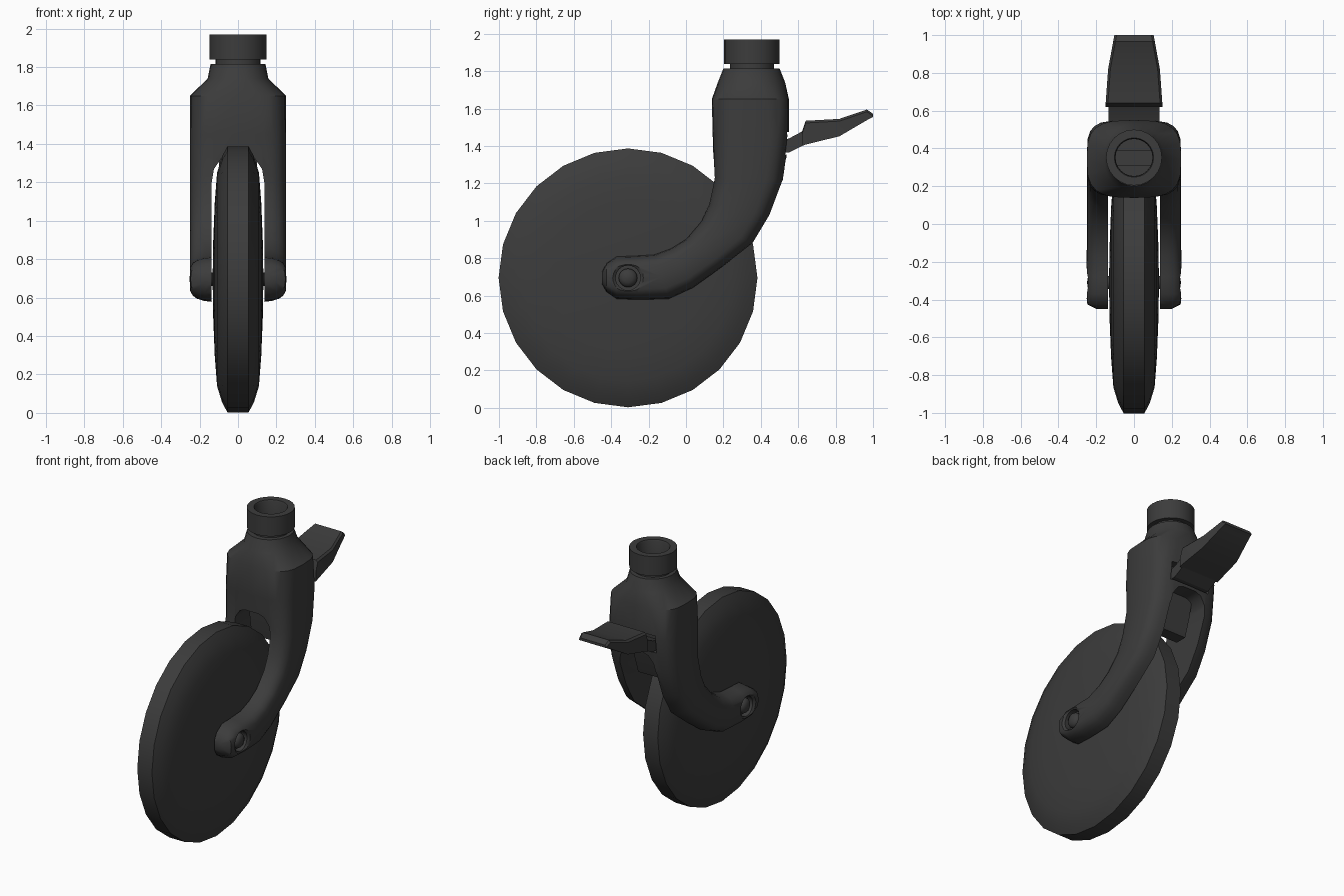
import bpy, bmesh, math
from mathutils import Matrix, Vector

if "Cube" in bpy.data.objects:
    bpy.data.objects.remove(bpy.data.objects["Cube"])

dark = bpy.data.materials.new("dark_plastic")
dark.diffuse_color = (0.045, 0.045, 0.045, 1)
dark.use_nodes = True
dark.node_tree.nodes["Principled BSDF"].inputs["Base Color"].default_value = dark.diffuse_color


def make(name, bm, angle=40):
    bmesh.ops.remove_doubles(bm, verts=bm.verts, dist=1e-5)
    bmesh.ops.recalc_face_normals(bm, faces=bm.faces)
    me = bpy.data.meshes.new(name)
    bm.to_mesh(me)
    bm.free()
    ob = bpy.data.objects.new(name, me)
    bpy.context.collection.objects.link(ob)
    me.materials.append(dark)
    smooth(me, angle)
    return ob


def smooth(me, angle):
    me.polygons.foreach_set("use_smooth", [True] * len(me.polygons))
    me.set_sharp_from_angle(angle=math.radians(angle))


def loft(name, rings, closed=False, angle=40):
    """Skin a list of equal point rings; cap the ends unless closed."""
    bm = bmesh.new()
    rows = [[bm.verts.new(p) for p in r] for r in rings]
    n = len(rows[0])
    pairs = list(zip(rows, rows[1:])) + ([(rows[-1], rows[0])] if closed else [])
    for a, b in pairs:
        for i in range(n):
            j = (i + 1) % n
            bm.faces.new((a[i], a[j], b[j], b[i]))
    if not closed:
        bm.faces.new(rows[0])
        bm.faces.new(rows[-1])
    return make(name, bm, angle)


def lathe(name, profile, centre, axis, segs=24, closed=False, angle=40):
    """Revolve (radius, height) points about the x or z axis."""
    rings = []
    for r, h in profile:
        ring = []
        for i in range(segs):
            t = 2 * math.pi * i / segs
            u, v = r * math.cos(t), r * math.sin(t)
            ring.append(Vector(centre) + Vector((h, u, v) if axis == "x" else (u, v, h)))
        rings.append(ring)
    return loft(name, rings, closed, angle)


def box(name, lo, hi):
    bm = bmesh.new()
    size = Vector(hi) - Vector(lo)
    bmesh.ops.create_cube(bm, size=1, matrix=Matrix.Translation((Vector(lo) + Vector(hi)) / 2)
                          @ Matrix.Diagonal((*size, 1)))
    return make(name, bm)


def cut(ob, cutters):
    for c in cutters:
        m = ob.modifiers.new("cut", "BOOLEAN")
        m.operation, m.solver, m.object = "DIFFERENCE", "EXACT", c
        c.hide_render = True
    me = bpy.data.meshes.new_from_object(
        ob.evaluated_get(bpy.context.evaluated_depsgraph_get()))
    ob.modifiers.clear()
    ob.data = me
    smooth(me, 40)
    for c in cutters:
        bpy.data.objects.remove(c)


HUB = (0, -0.31, 0.695)
STEM = (0, 0.352, 0)

# Wheel
half = [(0.02, 0.132), (0.2, 0.129), (0.4, 0.121), (0.555, 0.109), (0.64, 0.083), (0.692, 0.055)]
lathe("wheel", half + [(r, -x) for r, x in reversed(half)], HUB, "x")

# Fork body: front point, back point (y, z), half width, roundness
stations = [
    ((0.20, 1.815), (0.50, 1.815), 0.143, 2),
    ((0.17, 1.74), (0.53, 1.74), 0.158, 2.1),
    ((0.138, 1.65), (0.55, 1.65), 0.25, 3.2),
    ((0.143, 1.45), (0.55, 1.45), 0.25, 4),
    ((0.15, 1.23), (0.522, 1.22), 0.25, 4),
    ((0.12, 1.09), (0.45, 1.03), 0.25, 4),
    ((0.08, 1.0), (0.36, 0.88), 0.25, 4),
    ((0.0, 0.905), (0.2, 0.755), 0.25, 4),
    ((-0.08, 0.855), (0.04, 0.64), 0.25, 4),
    ((-0.17, 0.822), (-0.09, 0.58), 0.25, 4),
    ((-0.28, 0.815), (-0.25, 0.575), 0.253, 4),
    ((-0.37, 0.812), (-0.37, 0.58), 0.253, 4),
    ((-0.425, 0.775), (-0.425, 0.618), 0.247, 4),
    ((-0.45, 0.73), (-0.45, 0.66), 0.2, 3),
]
rings = []
for f, b, w, n in stations:
    f, b = Vector((0, *f)), Vector((0, *b))
    ring = []
    for i in range(24):
        t = 2 * math.pi * i / 24
        c, s = math.cos(t), math.sin(t)
        u = math.copysign(abs(c) ** (2 / n), c)
        v = math.copysign(abs(s) ** (2 / n), s)
        ring.append((f + b) / 2 + (b - f) / 2 * u + Vector((w * v, 0, 0)))
    rings.append(ring)
fork = loft("fork", rings)

# Wheel slot, lever pocket, stem hole and axle recesses
arch = [(0.137, 0.3), (0.137, 1.2), (0.125, 1.27), (0.09, 1.32), (0.05, 1.335)]
arch += [(-x, z) for x, z in reversed(arch)]
cutters = [
    loft("slot_cutter", [[Vector((x, y, z)) for x, z in arch] for y in (-0.7, 0.8)]),
    box("pocket_cutter", (-0.15, 0.49, 1.355), (0.15, 0.7, 1.475)),
    lathe("stem_cutter", [(0.098, 1.57), (0.098, 1.95)], STEM, "z"),
]
for s in (1, -1):
    cutters.append(lathe("axle_cutter", [(0.066, 0.2 * s), (0.066, 0.238 * s),
                                         (0.082, 0.25 * s), (0.082, 0.3 * s)], HUB, "x"))
cut(fork, cutters)

# Axle and domed bolt heads
lathe("axle", [(0.035, -0.21), (0.035, 0.21)], HUB, "x", 16)
for s, side in ((1, "right"), (-1, "left")):
    lathe("bolt_head_" + side, [(0.05, 0.19 * s), (0.05, 0.222 * s), (0.042, 0.236 * s),
                                (0.025, 0.245 * s), (0.005, 0.248 * s)], HUB, "x", 16, angle=50)

# Hollow stem collar with groove below
lathe("stem_collar", [(0.099, 1.80), (0.118, 1.80), (0.118, 1.838), (0.148, 1.838),
                      (0.148, 1.97), (0.104, 1.97), (0.099, 1.96)], STEM, "z", closed=True)
box("stem_bar", (-0.1, 0.31, 1.56), (0.1, 0.39, 1.62))

# Brake pedal: y, top z, bottom z, half width
pedal = [(0.62, 1.475, 1.40, 0.15), (0.64, 1.535, 1.408, 0.15), (0.82, 1.545, 1.452, 0.137),
         (0.967, 1.595, 1.538, 0.11), (1.0, 1.572, 1.555, 0.104)]
loft("brake_pedal", [[Vector(p) for p in ((-w, y, b), (w, y, b), (w, y, t - 0.012),
                      (w - 0.012, y, t), (0.012 - w, y, t), (-w, y, t - 0.012))]
                     for y, t, b, w in pedal], angle=20)
loft("pedal_arm", [[Vector(p) for p in ((-0.135, y, b), (0.135, y, b), (0.135, y, t), (-0.135, y, t))]
                   for y, t, b in ((0.47, 1.42, 1.36), (0.55, 1.44, 1.365), (0.625, 1.48, 1.402))], angle=20)

# Brake shoe hanging inside the slot above the wheel
loft("brake_shoe", [[Vector(p) for p in ((-0.1, f, z), (0.1, f, z), (0.1, b, z), (-0.1, b, z))]
                    for f, b, z in ((0.26, 0.44, 1.35), (0.27, 0.41, 1.22), (0.29, 0.37, 1.1))])
